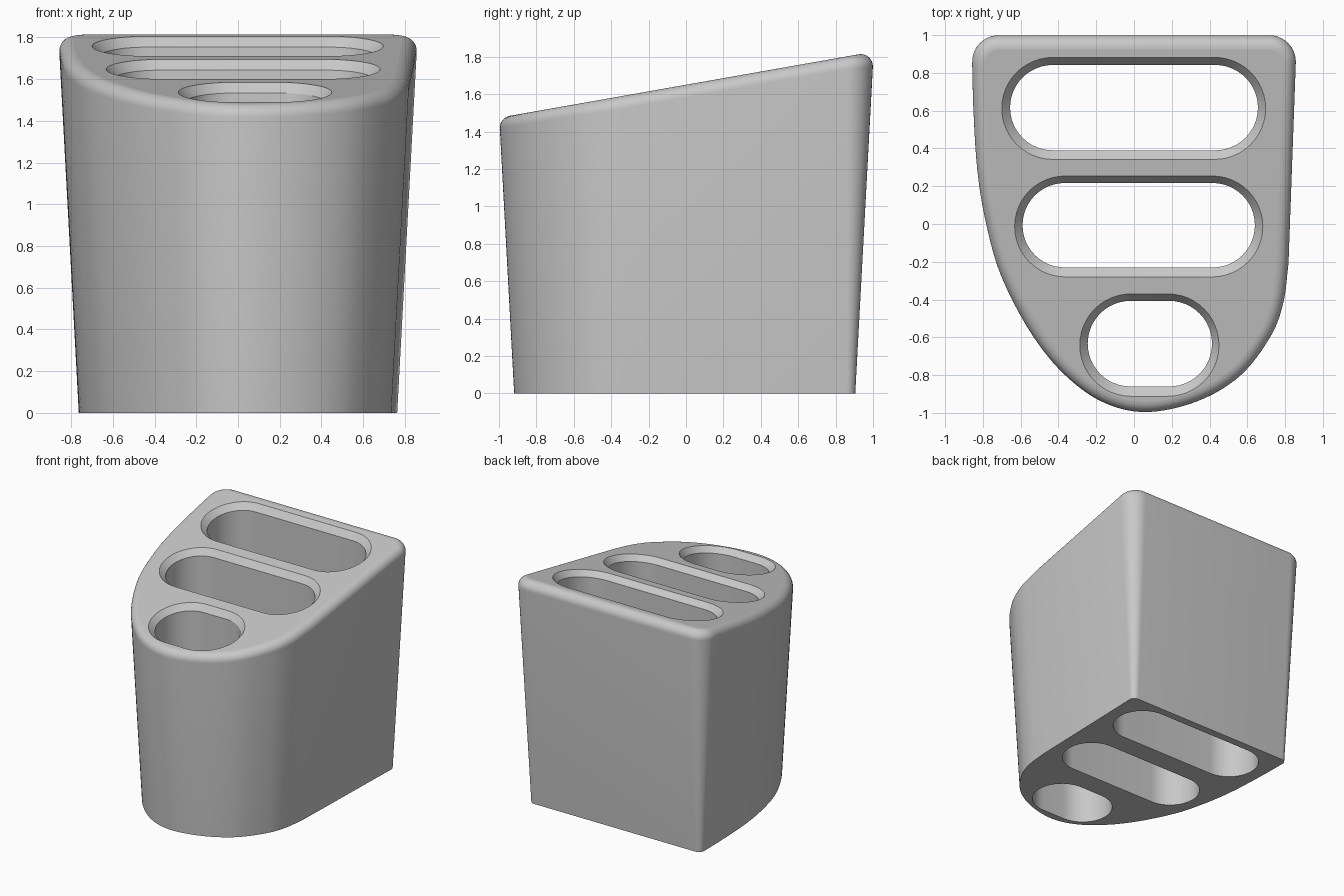
import bpy, bmesh
from math import cos, sin, pi, radians, tan
from mathutils import Vector

if "Cube" in bpy.data.objects:
    bpy.data.objects.remove(bpy.data.objects["Cube"])

DRAFT = 0.054           # outward wall lean per unit of height
SLOPE = tan(radians(10))
RIM = 0.065             # radius of the rounded upper rim
CHAMFER = 0.045         # depth of the slot chamfers

grey = bpy.data.materials.new("light_grey_plastic")
grey.use_nodes = True
grey.diffuse_color = (0.58, 0.58, 0.58, 1)
grey.node_tree.nodes["Principled BSDF"].inputs["Base Color"].default_value = (0.58, 0.58, 0.58, 1)


def top_z(y):
    return 1.65 + SLOPE * y


def arc(cx, cy, r, start, end, steps=10):
    angles = [start + (end - start) * i / steps for i in range(steps + 1)]
    return [Vector((cx + r * cos(a), cy + r * sin(a))) for a in angles]


def spline(points, steps=8):
    p = [Vector(q) for q in points]
    p = [2 * p[0] - p[1]] + p + [2 * p[-1] - p[-2]]
    out = []
    for a, b, c, d in zip(p, p[1:], p[2:], p[3:]):
        for i in range(steps):
            t = i / steps
            out.append(0.5 * (2 * b + (c - a) * t + (2 * a - 5 * b + 4 * c - d) * t * t
                              + (3 * b - a - 3 * c + d) * t ** 3))
    return out + [p[-2]]


def normals(loop):
    result = []
    for i, p in enumerate(loop):
        d = (p - loop[i - 1]).normalized() + (loop[(i + 1) % len(loop)] - p).normalized()
        result.append(Vector((d.y, -d.x)).normalized())
    return result


def wall_section(p, n, steps=8):
    """Vertical section at one outline point: drafted wall, then rounded rim."""
    foot = p - n * DRAFT * (top_z(p.y) - RIM)
    z = (1.65 + SLOPE * foot.y) / (1 - SLOPE * DRAFT * n.y)
    up = Vector((n.x * DRAFT, n.y * DRAFT, 1)).normalized()
    inward = Vector((-n.x, -n.y, -SLOPE * n.y)).normalized()
    corner = Vector((foot.x + n.x * DRAFT * z, foot.y + n.y * DRAFT * z, z))
    half = inward.angle(-up) / 2
    centre = corner + (inward - up).normalized() * RIM / sin(half)
    reach = RIM / tan(half)
    start = (corner - up * reach - centre).normalized()
    end = (corner + inward * reach - centre).normalized()
    rim = [centre + start.slerp(end, i / steps) * RIM for i in range(steps + 1)]
    return [Vector((foot.x, foot.y, 0))] + rim


def stadium(x0, x1, y0, y1):
    r, cy = (y1 - y0) / 2, (y0 + y1) / 2
    return (arc(x1 - r, cy, r, -pi / 2, pi / 2, 24)
            + arc(x0 + r, cy, r, pi / 2, 3 * pi / 2, 24))


def skin(bm, rings):
    """Join a stack of equal rings; return the lowest and highest edge loops."""
    rows = [[bm.verts.new(co) for co in ring] for ring in rings]
    n = len(rows[0])
    for low, high in zip(rows, rows[1:]):
        for i in range(n):
            j = (i + 1) % n
            bm.faces.new((low[i], low[j], high[j], high[i])).smooth = True
    return [[bm.edges.get((row[i - 1], row[i])) for i in range(n)]
            for row in (rows[0], rows[-1])]


bm = bmesh.new()

# Outer wall: swept left side and nose, straight right side, two rear corners
curve = spline([(-0.857, 0.85), (-0.85, 0.6), (-0.83, 0.29), (-0.787, 0.02), (-0.705, -0.27),
                (-0.55, -0.57), (-0.375, -0.79), (-0.17, -0.94), (0.06, -0.995),
                (0.33, -0.94), (0.56, -0.805), (0.72, -0.6), (0.79, -0.42), (0.818, -0.21)])
outline = (curve + arc(0.717, 0.86, 0.14, 0, pi / 2)
           + arc(-0.717, 0.86, 0.14, pi / 2, pi)[:-1])
sections = [wall_section(p, n) for p, n in zip(outline, normals(outline))]
bottom_edges, top_edges = skin(bm, list(zip(*sections)))

# Through slots: vertical bore and chamfered mouth, each (x0, x1, y0, y1)
slots = [
    ((-0.656, 0.656, 0.39, 0.842), (-0.70, 0.697, 0.342, 0.882)),
    ((-0.59, 0.64, -0.23, 0.217), (-0.632, 0.682, -0.28, 0.254)),
    ((-0.245, 0.413, -0.86, -0.407), (-0.287, 0.45, -0.912, -0.37)),
]
for bore, mouth in slots:
    inner, outer = stadium(*bore), stadium(*mouth)
    low, high = skin(bm, [
        [(p.x, p.y, 0) for p in inner],
        [(p.x, p.y, top_z(p.y) - CHAMFER) for p in inner],
        [(p.x, p.y, top_z(p.y)) for p in outer]])
    bottom_edges += low
    top_edges += high

# Flat base and sloping top, filled around the slots
bmesh.ops.triangle_fill(bm, use_beauty=True, edges=bottom_edges, normal=(0, 0, -1))
bmesh.ops.triangle_fill(bm, use_beauty=True, edges=top_edges,
                        normal=Vector((0, -SLOPE, 1)).normalized())
bmesh.ops.recalc_face_normals(bm, faces=bm.faces)

# Crisp edges at the slots and base
for edge in bm.edges:
    edge.smooth = edge.calc_face_angle(0) < radians(30)

mesh = bpy.data.meshes.new("holder_body")
bm.to_mesh(mesh)
bm.free()
mesh.materials.append(grey)
bpy.context.collection.objects.link(bpy.data.objects.new("holder_body", mesh))
